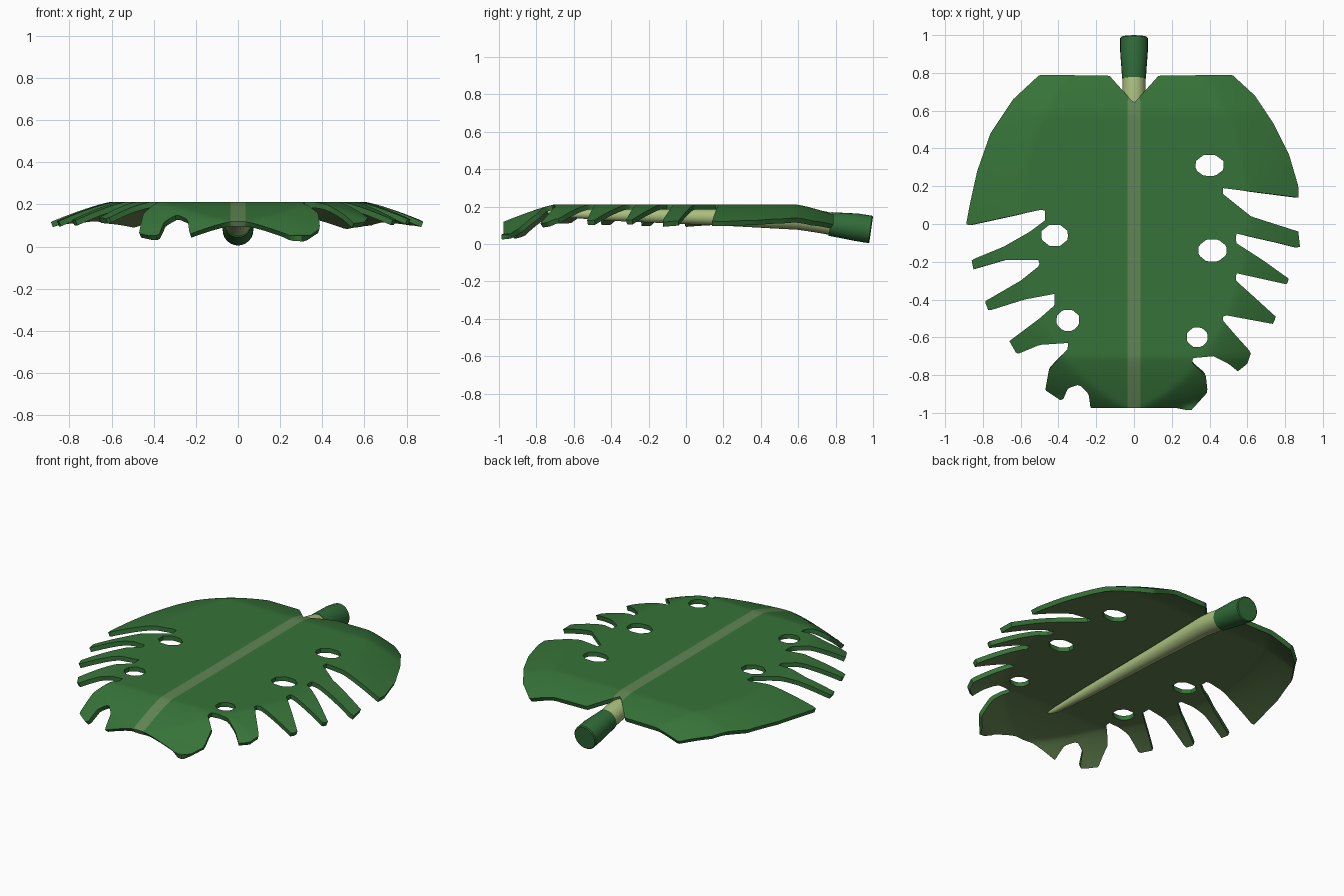
import bpy, bmesh, math
from mathutils import Vector

cube = bpy.data.objects.get("Cube")
if cube:
    bpy.data.objects.remove(cube, do_unlink=True)


def material(name, color):
    mat = bpy.data.materials.new(name)
    mat.use_nodes = True
    mat.diffuse_color = (*color, 1)
    mat.node_tree.nodes["Principled BSDF"].inputs["Base Color"].default_value = (*color, 1)
    return mat


leaf_green = material("leaf green", (.037, .17, .04))
rib_green = material("midrib green", (.12, .24, .09))
under_green = material("underside green", (.11, .2, .07))
stem_pale = material("pale stem green", (.4, .52, .21))
cap_green = material("stem end green", (.03, .15, .04))


def make_object(name, bm, materials):
    mesh = bpy.data.meshes.new(name)
    bm.to_mesh(mesh)
    bm.free()
    obj = bpy.data.objects.new(name, mesh)
    bpy.context.collection.objects.link(obj)
    for mat in materials:
        mesh.materials.append(mat)
    return obj


def activate(obj):
    bpy.ops.object.select_all(action='DESELECT')
    obj.select_set(True)
    bpy.context.view_layer.objects.active = obj


def smooth(obj):
    activate(obj)
    bpy.ops.object.shade_smooth_by_angle(angle=math.radians(40))


# Outline of each half, from the notch at the stem down to the tip
left_half = [
    (0, .64), (.13, .785), (.52, .79), (.64, .68), (.74, .53), (.82, .37), (.87, .2), (.87, .14),
    (.47, .19), (.47, .16), (.62, .04), (.87, -.04), (.88, -.13), (.76, -.1), (.54, -.05),
    (.54, -.1), (.68, -.19), (.82, -.29), (.81, -.32), (.54, -.26),
    (.54, -.3), (.64, -.39), (.75, -.49), (.74, -.53), (.47, -.48),
    (.47, -.51), (.53, -.58), (.62, -.68), (.6, -.74), (.55, -.78), (.5, -.74), (.42, -.7),
    (.31, -.71), (.31, -.74), (.38, -.8), (.39, -.89), (.3, -.99), (.23, -.975)]
right_half = [
    (-.13, .785), (-.5, .79), (-.64, .66), (-.76, .48), (-.83, .28), (-.87, .1), (-.89, -.01),
    (-.47, .08), (-.47, .02), (-.55, -.04), (-.69, -.12), (-.86, -.19), (-.85, -.24),
    (-.68, -.19), (-.5, -.19), (-.5, -.22), (-.6, -.3), (-.79, -.41), (-.77, -.46),
    (-.58, -.4), (-.42, -.37), (-.42, -.43), (-.5, -.5), (-.66, -.62), (-.62, -.69),
    (-.5, -.64), (-.35, -.63), (-.35, -.66), (-.45, -.77), (-.47, -.88), (-.38, -.94),
    (-.35, -.87), (-.29, -.85), (-.24, -.9), (-.23, -.975)]
outline = [Vector(p) for p in left_half + right_half[::-1]]


def hole(x, y, rx, ry):
    turns = [math.tau * (i + .5) / 8 for i in range(8)]
    return [Vector((x + rx * math.cos(a), y + ry * math.sin(a))) for a in turns]


loops = [outline, hole(.4, .31, .08, .06), hole(.415, -.14, .08, .063), hole(.335, -.6, .06, .055),
         hole(-.42, -.06, .075, .06), hole(-.35, -.51, .065, .06)]


def edges_of(loop):
    return zip(loop, loop[1:] + loop[:1])


def inside(p, loop):
    hit = False
    for a, b in edges_of(loop):
        if (a.y > p.y) != (b.y > p.y) and p.x < a.x + (p.y - a.y) * (b.x - a.x) / (b.y - a.y):
            hit = not hit
    return hit


def nearest_on_loops(p):
    best = None
    for loop in loops:
        for a, b in edges_of(loop):
            t = max(0, min(1, (p - a).dot(b - a) / (b - a).length_squared))
            q = a.lerp(b, t)
            if best is None or (q - p).length < (best - p).length:
                best = q
    return best


def ramp(value, start, end, power):
    return max(0, min(1, (value - start) / (end - start))) ** power


def surface(x, y):
    """Height of the blade: flat in the middle, drooping to the rim."""
    width = .9 * math.sqrt(max(.05, 1 - ((y - .03) / 1.08) ** 2))
    side = .1 * ramp(abs(x), width - .3, width, 1.25)
    front = .095 * ramp(-y, .7, .98, 1.2)
    back = .055 * ramp(y, .58, .79, 1.3)
    return .212 - min(.16, side + front + back)


# Leaf blade: a fine sheet trimmed to the outline, bent, then thickened
STEP, HALF = .0175, 58
bm = bmesh.new()
bmesh.ops.create_grid(bm, x_segments=2 * HALF, y_segments=2 * HALF, size=STEP * HALF)
outside = []
for face in bm.faces:
    c = face.calc_center_median().xy
    if not inside(c, outline) or any(inside(c, loop) for loop in loops[1:]):
        outside.append(face)
bmesh.ops.delete(bm, geom=outside, context='FACES')
for face in bm.faces:
    face.material_index = int(abs(face.calc_center_median().x) < 2 * STEP)
for v in bm.verts:
    if v.is_boundary:
        target = nearest_on_loops(v.co.xy)
        if (target - v.co.xy).length < STEP:
            v.co.xy = target
for v in bm.verts:
    v.co.z = surface(v.co.x, v.co.y)
blade = make_object("leaf_blade", bm, [leaf_green, rib_green, under_green])
thick = blade.modifiers.new("thickness", 'SOLIDIFY')
thick.thickness = .027
thick.offset = -1
thick.material_offset = 2
activate(blade)
bpy.ops.object.modifier_apply(modifier=thick.name)
smooth(blade)


def tube(name, stations, mat, lean=0, sides=24):
    """Round tube along y through (y, z, radius) stations."""
    bm = bmesh.new()
    rings = []
    for y, z, r in stations:
        ring = []
        for i in range(sides):
            a = math.tau * i / sides
            dz = r * math.sin(a)
            ring.append(bm.verts.new((r * math.cos(a), y + lean * dz, z + dz)))
        rings.append(ring)
    for low, high in zip(rings, rings[1:]):
        for i in range(sides):
            j = (i + 1) % sides
            bm.faces.new((low[i], low[j], high[j], high[i]))
    bm.faces.new(rings[0])
    bm.faces.new(rings[-1])
    bmesh.ops.recalc_face_normals(bm, faces=bm.faces)
    smooth(make_object(name, bm, [mat]))


# Tapering stem under the blade and its thicker cut end
tube("stem", [(-.74, .17, .008), (-.68, .163, .018), (-.4, .155, .031), (.2, .142, .044),
              (.6, .133, .057), (.7, .122, .061), (.79, .105, .06)], stem_pale)
tube("stem_end", [(.77, .107, .063), (.83, .1, .067), (.91, .09, .073), (.985, .078, .073),
                  (.99, .077, .068)], cap_green, lean=.14)
